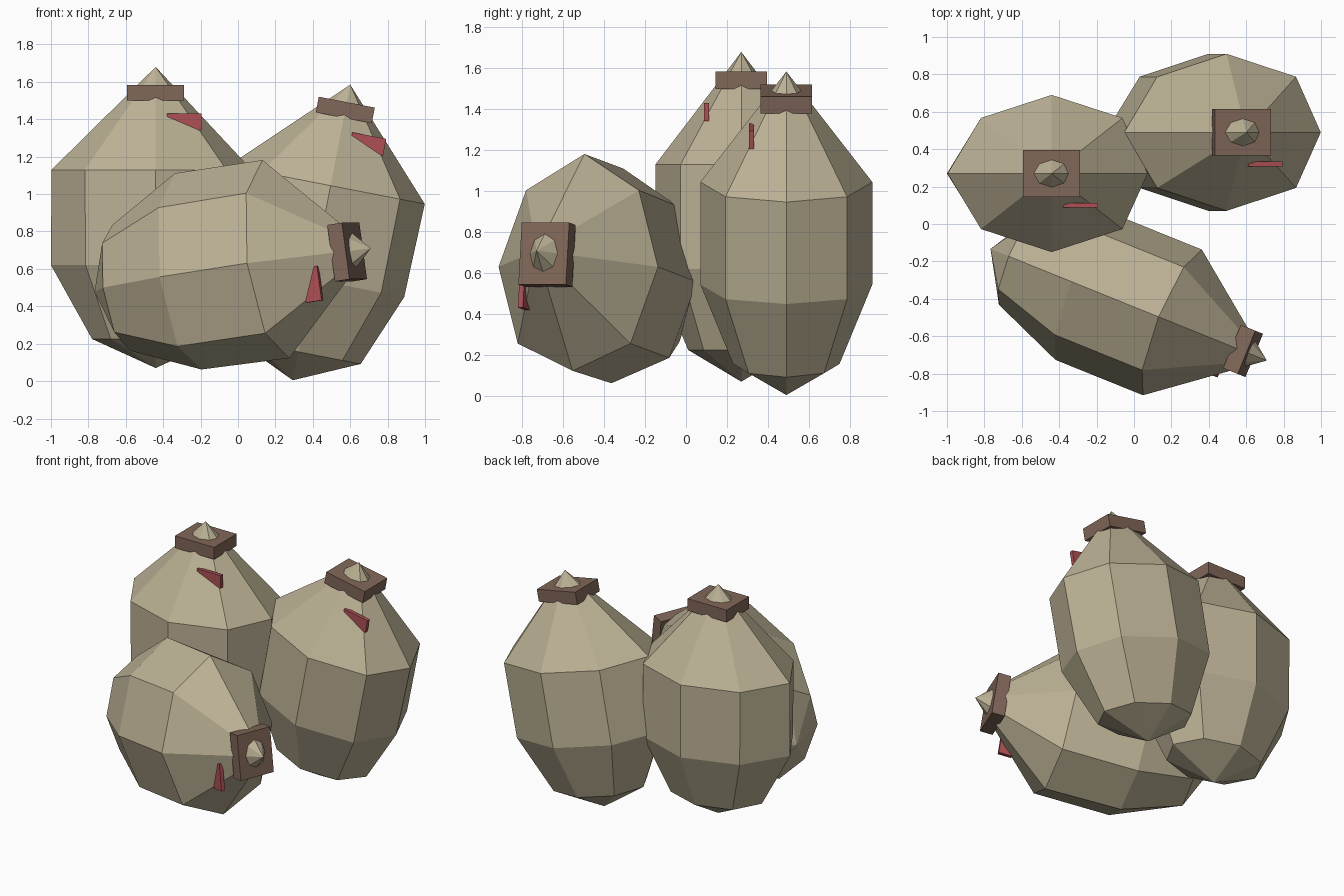
import bpy
import bmesh
from math import cos, sin, pi, radians
from mathutils import Vector

cube = bpy.data.objects.get("Cube")
if cube:
    bpy.data.objects.remove(cube, do_unlink=True)


def material(name, rgb):
    mat = bpy.data.materials.new(name)
    mat.use_nodes = True
    colour = (*rgb, 1)
    mat.diffuse_color = colour
    mat.node_tree.nodes["Principled BSDF"].inputs["Base Color"].default_value = colour
    return mat


sackcloth = material("beige sackcloth", (0.50, 0.44, 0.30))
leather = material("brown collar", (0.22, 0.135, 0.10))
red = material("red tag", (0.42, 0.08, 0.09))


def add_object(name, bm, mat, place):
    bmesh.ops.recalc_face_normals(bm, faces=bm.faces)
    mesh = bpy.data.meshes.new(name)
    bm.to_mesh(mesh)
    bm.free()
    mesh.materials.append(mat)
    obj = bpy.data.objects.new(name, mesh)
    bpy.context.collection.objects.link(obj)
    obj.location, obj.rotation_euler = place


def sack_body():
    """Eight-sided bag hanging below its tip at the local origin."""
    bm = bmesh.new()
    # ring depth, half width, half thickness, sideways lean of the side corners
    rings = [(-0.55, 0.535, 0.42, -0.022), (-1.06, 0.53, 0.42, -0.03),
             (-1.455, 0.34, 0.26, 0)]
    loops = []
    for z, rx, ry, lean in rings:
        loop = []
        for i in range(8):
            a = i * pi / 4
            side = lean if i % 4 == 0 else 0
            loop.append(bm.verts.new((rx * cos(a) + side, ry * sin(a), z)))
        loops.append(loop)
    tip = bm.verts.new((0, 0, 0))
    base = bm.verts.new((0, 0, -1.61))
    for i in range(8):
        j = (i + 1) % 8
        bm.faces.new((tip, loops[0][i], loops[0][j]))
        for upper, lower in zip(loops, loops[1:]):
            bm.faces.new((upper[i], lower[i], lower[j], upper[j]))
        bm.faces.new((base, loops[-1][j], loops[-1][i]))
    return bm


def box(size, centre):
    bm = bmesh.new()
    bmesh.ops.create_cube(bm, size=1)
    bmesh.ops.scale(bm, vec=Vector(size), verts=bm.verts)
    bmesh.ops.translate(bm, vec=Vector(centre), verts=bm.verts)
    return bm


# Tip position and rotation of each sack
sacks = {
    "upright": ((-0.44, 0.27, 1.68), (0, 0, 0)),
    "leaning": ((0.60, 0.49, 1.585), (0, radians(11), 0)),
    "lying": ((0.71, -0.73, 0.71), (0, radians(81.7), radians(-22))),
}
for name, place in sacks.items():
    add_object(name + "_sack", sack_body(), sackcloth, place)
    add_object(name + "_collar", box((0.305, 0.25, 0.085), (0, 0, -0.138)), leather, place)
    add_object(name + "_tag", box((0.185, 0.026, 0.09), (0.152, -0.17, -0.293)), red, place)
